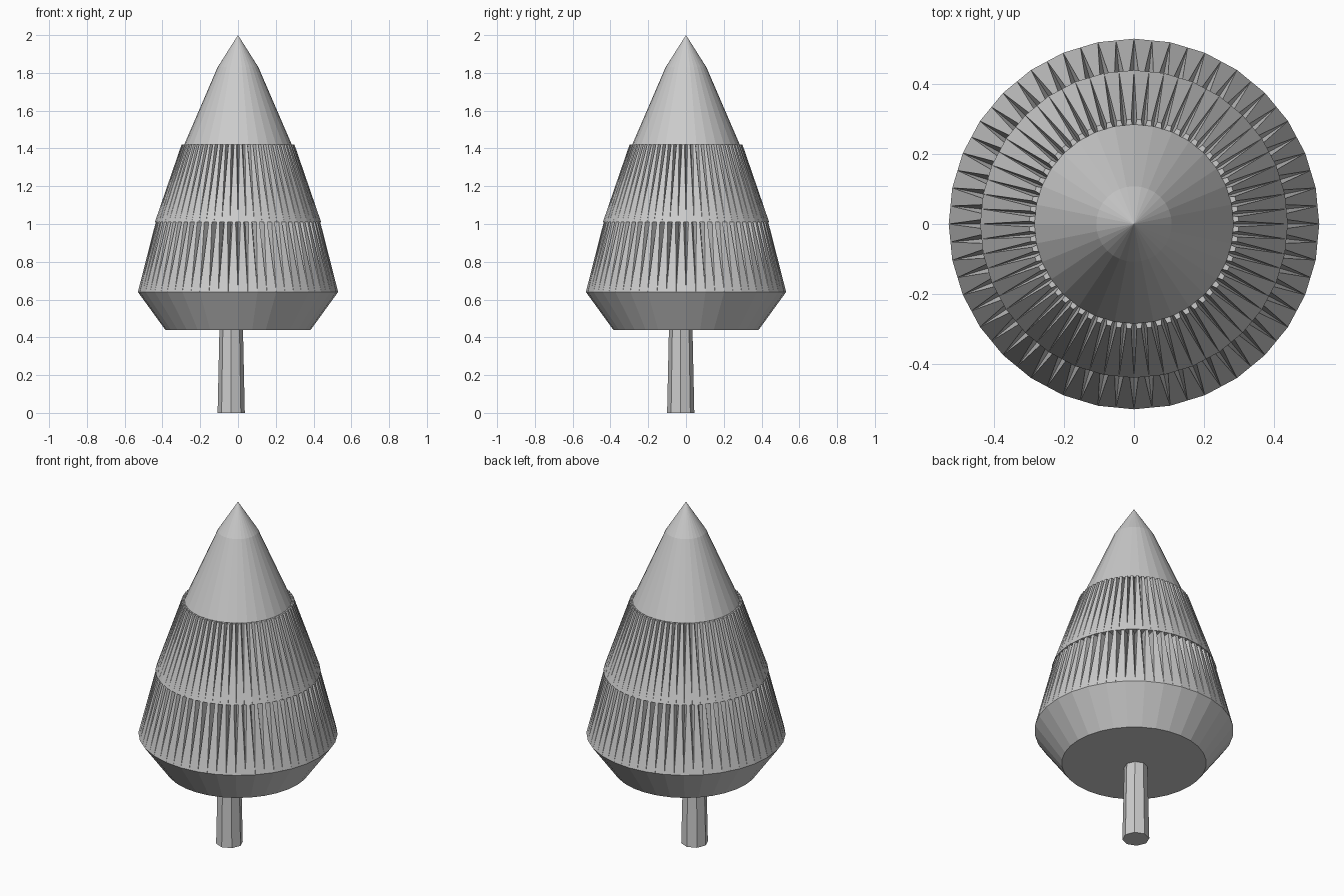
import bpy
import bmesh
from math import cos, sin, pi

if "Cube" in bpy.data.objects:
    bpy.data.objects.remove(bpy.data.objects["Cube"], do_unlink=True)

SIDES = 32
GROOVES = 64

grey = bpy.data.materials.new("plain grey")
grey.use_nodes = True
colour = (0.6, 0.6, 0.6, 1)
grey.diffuse_color = colour
grey.node_tree.nodes["Principled BSDF"].inputs["Base Color"].default_value = colour


def finish(name, bm):
    bmesh.ops.recalc_face_normals(bm, faces=bm.faces)
    mesh = bpy.data.meshes.new(name)
    bm.to_mesh(mesh)
    bm.free()
    mesh.materials.append(grey)
    obj = bpy.data.objects.new(name, mesh)
    bpy.context.collection.objects.link(obj)
    return obj


def lathe(name, profile, sides, centre=(0, 0)):
    """Faceted solid from (radius, height) pairs; radius 0 makes a point."""
    bm = bmesh.new()
    rings = []
    for r, z in profile:
        count = sides if r else 1
        rings.append([bm.verts.new((centre[0] + r * cos(2 * pi * i / sides),
                                    centre[1] + r * sin(2 * pi * i / sides), z))
                      for i in range(count)])
    for low, high in zip(rings, rings[1:]):
        for i in range(sides):
            j = (i + 1) % sides
            if len(high) == 1:
                bm.faces.new((low[i], low[j], high[0]))
            else:
                bm.faces.new((low[i], low[j], high[j], high[i]))
    for ring in (rings[0], rings[-1]):
        if len(ring) > 1:
            bm.faces.new(ring)
    return finish(name, bm)


def polygon_point(r, turn, z):
    """Point on a regular polygon's outline, turn running from 0 to 1."""
    step = turn * SIDES
    k = int(step // 1)
    t = step - k
    a, b = 2 * pi * k / SIDES, 2 * pi * (k + 1) / SIDES
    return (r * (cos(a) * (1 - t) + cos(b) * t),
            r * (sin(a) * (1 - t) + sin(b) * t), z)


def pleated_tier(name, low_r, low_z, top_r, groove_r, top_z, width):
    """Tapered tier whose V grooves widen and deepen towards the top."""
    bm = bmesh.new()
    base, left, deep, right = [], [], [], []
    for i in range(GROOVES):
        def add(r, offset, z):
            return bm.verts.new(polygon_point(r, ((i + offset) / GROOVES) % 1, z))
        base.append(add(low_r, 0, low_z))
        left.append(add(top_r, -width / 2, top_z))
        deep.append(add(groove_r, 0, top_z))
        right.append(add(top_r, width / 2, top_z))
    for i in range(GROOVES):
        j = (i + 1) % GROOVES
        bm.faces.new((base[i], base[j], left[j], right[i]))
        bm.faces.new((base[i], deep[i], left[i]))
        bm.faces.new((base[i], right[i], deep[i]))
        bm.faces.new((deep[i], right[i], left[j], deep[j]))
    bm.faces.new(base)
    bm.faces.new(deep)
    return finish(name, bm)


# Trunk, a little off centre
lathe("trunk", [(0.072, 0), (0.062, 0.46)], 8, (-0.036, -0.028))

# Flared underside of the foliage
lathe("foliage_base", [(0.385, 0.44), (0.53, 0.64)], SIDES)

# Two pleated tiers
pleated_tier("lower_tier", 0.53, 0.64, 0.437, 0.385, 1.01, 0.6)
pleated_tier("middle_tier", 0.44, 1.01, 0.3, 0.262, 1.42, 0.55)

# Smooth-sided top ending in a point
lathe("tree_top", [(0.285, 1.42), (0.108, 1.83), (0, 2)], SIDES)
